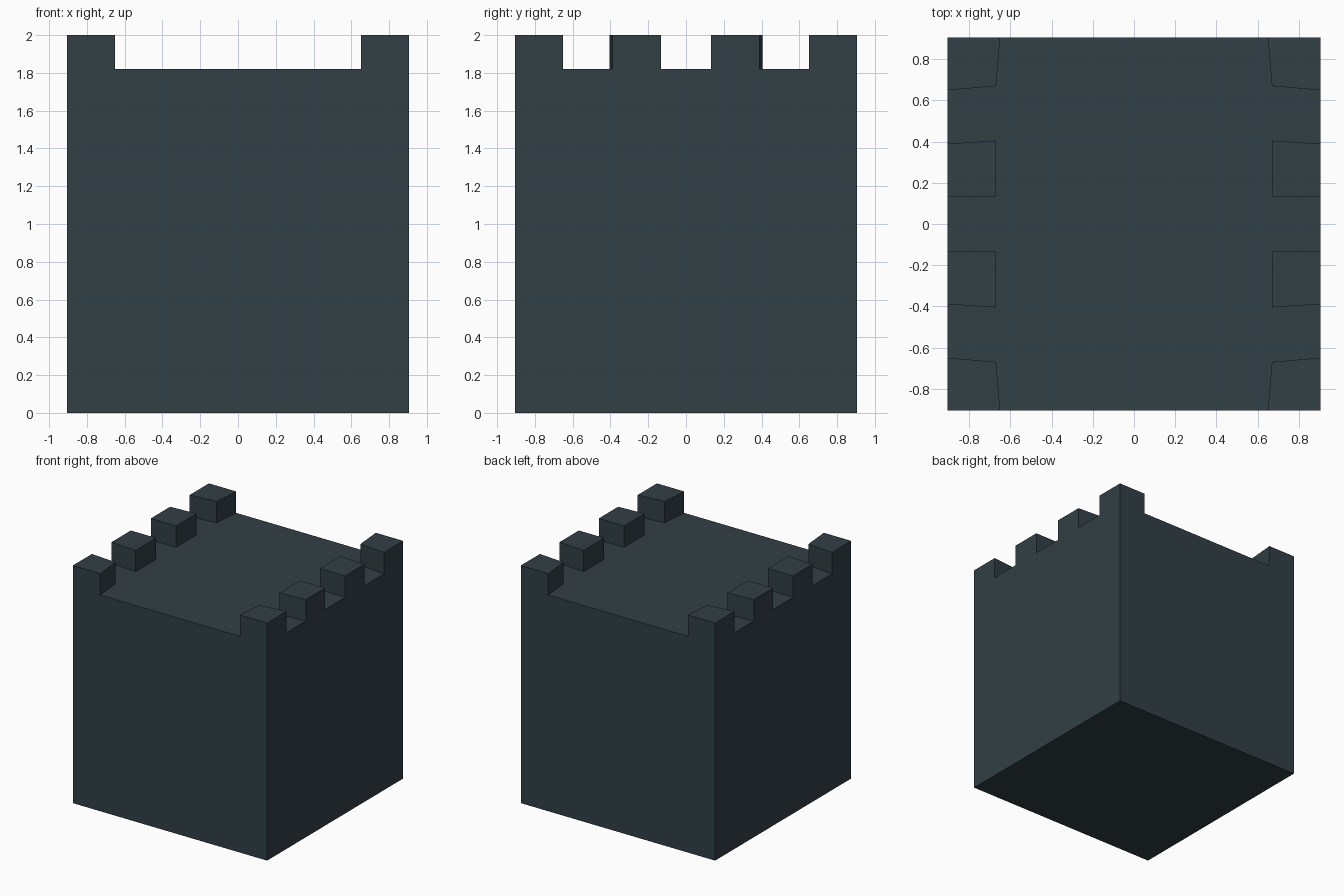
import bpy
import bmesh

if "Cube" in bpy.data.objects:
    bpy.data.objects.remove(bpy.data.objects["Cube"])

HALF, FLOOR, TOP = 0.905, 1.82, 2.0

stone = bpy.data.materials.new("dark slate")
stone.diffuse_color = (0.031, 0.050, 0.060, 1.0)
stone.use_nodes = True
stone.node_tree.nodes["Principled BSDF"].inputs["Base Color"].default_value = stone.diffuse_color


def prism(name, outline, z0, z1):
    """Closed prism from a plan outline."""
    bm = bmesh.new()
    base = bm.faces.new([bm.verts.new((x, y, z0)) for x, y in outline])
    ext = bmesh.ops.extrude_face_region(bm, geom=[base])
    verts = [g for g in ext["geom"] if isinstance(g, bmesh.types.BMVert)]
    bmesh.ops.translate(bm, verts=verts, vec=(0, 0, z1 - z0))
    bmesh.ops.recalc_face_normals(bm, faces=bm.faces)
    me = bpy.data.meshes.new(name)
    bm.to_mesh(me)
    bm.free()
    me.materials.append(stone)
    ob = bpy.data.objects.new(name, me)
    bpy.context.collection.objects.link(ob)
    return ob


# Tower block at full height
tower = prism("tower", [(-HALF, -HALF), (HALF, -HALF), (HALF, HALF), (-HALF, HALF)], 0, TOP)

# Roof cutter: one quarter of the plan around the merlons, mirrored to all four
quarter = [(1.0, 0.133), (0.67, 0.133), (0.67, 0.405), (1.0, 0.384),
           (1.0, 0.642), (0.67, 0.67), (0.642, 1.0)]
half = quarter + [(-x, y) for x, y in reversed(quarter)]
outline = half + [(x, -y) for x, y in reversed(half)]
cutter = prism("roof_cutter", outline, FLOOR, TOP + 0.2)
cutter.hide_render = True

# Cut the roof down, leaving the merlons standing
mod = tower.modifiers.new("battlements", 'BOOLEAN')
mod.operation = 'DIFFERENCE'
mod.solver = 'EXACT'
mod.object = cutter
bpy.context.view_layer.objects.active = tower
tower.select_set(True)
bpy.ops.object.modifier_apply(modifier=mod.name)
bpy.data.objects.remove(cutter, do_unlink=True)
